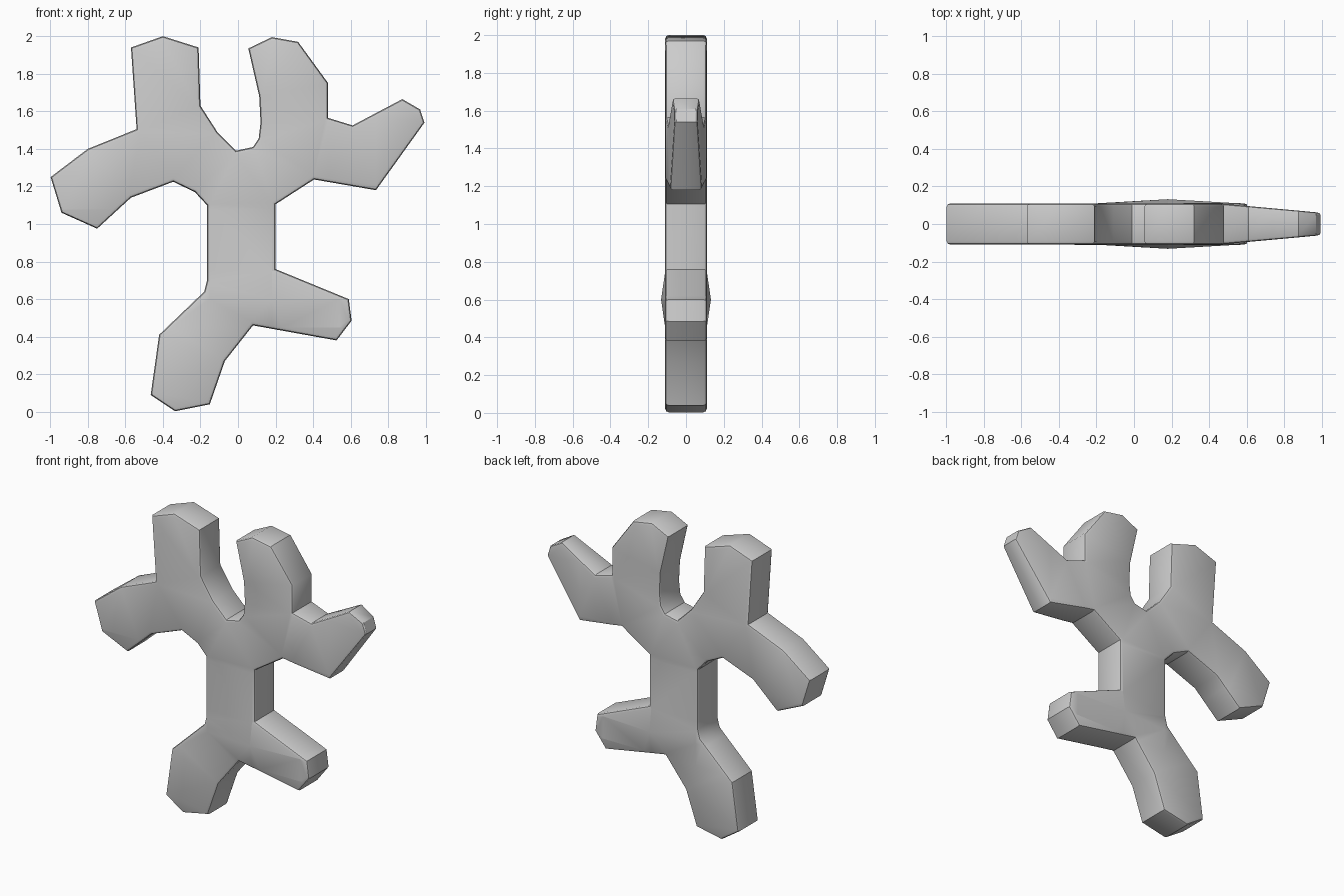
import bpy, bmesh, math

if "Cube" in bpy.data.objects:
    bpy.data.objects.remove(bpy.data.objects["Cube"])

HALF = 0.11

# Outline of the branching plate in front view (x, z)
outline = [
    (-0.57, 1.94), (-0.40, 2.0), (-0.21, 1.94), (-0.20, 1.63), (-0.11, 1.49),
    (-0.01, 1.39), (0.08, 1.41), (0.11, 1.455), (0.12, 1.54), (0.113, 1.68),
    (0.055, 1.935), (0.18, 1.995), (0.32, 1.97), (0.48, 1.75), (0.48, 1.565),
    (0.61, 1.525), (0.875, 1.665), (0.97, 1.61), (0.993, 1.54), (0.735, 1.18),
    (0.405, 1.237), (0.20, 1.105), (0.20, 0.76), (0.59, 0.60), (0.605, 0.485),
    (0.525, 0.38), (0.08, 0.46), (-0.07, 0.27), (-0.15, 0.04), (-0.335, 0.003),
    (-0.465, 0.09), (-0.42, 0.41), (-0.18, 0.64), (-0.165, 0.70), (-0.165, 1.10),
    (-0.23, 1.17), (-0.345, 1.225), (-0.57, 1.14), (-0.75, 0.975),
    (-0.94, 1.06), (-0.998, 1.25), (-0.80, 1.40), (-0.54, 1.505)]

# Extruded body
bm = bmesh.new()
face = bm.faces.new([bm.verts.new((x, -HALF, z)) for x, z in outline])
ext = bmesh.ops.extrude_face_region(bm, geom=[face])
for v in ext["geom"]:
    if isinstance(v, bmesh.types.BMVert):
        v.co.y = HALF
bmesh.ops.recalc_face_normals(bm, faces=bm.faces[:])

# Small rounded rims on front and back
rims = [e for e in bm.edges if abs(e.verts[0].co.y - e.verts[1].co.y) < 1e-5]
bmesh.ops.bevel(bm, geom=rims, offset=0.018, segments=2, profile=0.5,
                affect='EDGES')


def cut(axis, at, low, high):
    """Add an edge loop where the thickness changes, within a height range."""
    no = (1, 0, 0) if axis == 'x' else (0, 0, 1)
    co = (at, 0, 0) if axis == 'x' else (0, 0, at)
    faces = [f for f in bm.faces
             if low < f.calc_center_median().z < high]
    geom = faces + list({e for f in faces for e in f.edges}) \
        + list({v for f in faces for v in f.verts})
    bmesh.ops.bisect_plane(bm, geom=geom, plane_co=co, plane_no=no)


for z in (1.08, 0.75, 0.60, 0.45):
    cut('z', z, -1, 3)
for x in (-0.15, 0.18, 0.54):
    cut('x', x, 0.45, 0.75)
for x in (0.48, 0.735):
    cut('x', x, 1.08, 3)

# Thin right arm and swollen hip
for v in bm.verts:
    x, z = v.co.x, v.co.z
    s = 1.0
    if z > 1.1 and x > 0.45:
        s = 1 - 0.45 * (x - 0.45) / 0.54
    s += 0.2 * max(0, 1 - abs(x - 0.18) / 0.38) * max(0, 1 - abs(z - 0.6) / 0.15)
    v.co.y *= s

bmesh.ops.triangulate(bm, faces=[f for f in bm.faces if len(f.verts) > 4])
bmesh.ops.recalc_face_normals(bm, faces=bm.faces[:])

mesh = bpy.data.meshes.new("branching_body")
bm.to_mesh(mesh)
bm.free()
body = bpy.data.objects.new("branching_body", mesh)
bpy.context.collection.objects.link(body)
bpy.context.view_layer.objects.active = body
body.select_set(True)
bpy.ops.object.shade_smooth_by_angle(angle=math.radians(35))
